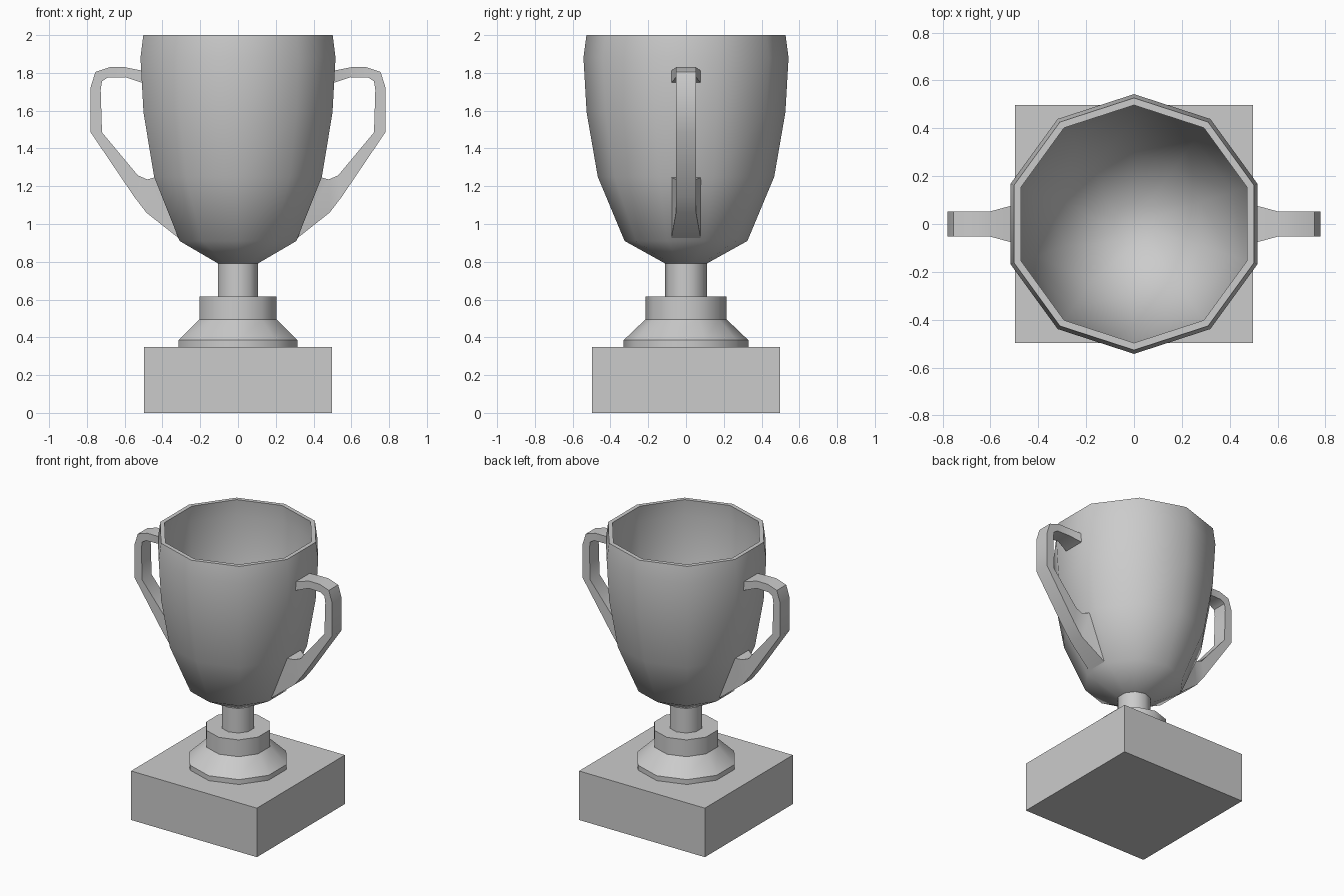
import bpy, bmesh
from math import pi, radians, sin, cos

if "Cube" in bpy.data.objects:
    bpy.data.objects.remove(bpy.data.objects["Cube"], do_unlink=True)

grey = bpy.data.materials.new("plain_grey")
colour = (0.6, 0.6, 0.6, 1)
grey.diffuse_color = colour
grey.use_nodes = True
grey.node_tree.nodes["Principled BSDF"].inputs["Base Color"].default_value = colour

SIDES = 10


def finish(name, bm, smooth=True):
    bmesh.ops.remove_doubles(bm, verts=bm.verts, dist=0.0001)
    bmesh.ops.recalc_face_normals(bm, faces=bm.faces)
    mesh = bpy.data.meshes.new(name)
    bm.to_mesh(mesh)
    bm.free()
    mesh.materials.append(grey)
    obj = bpy.data.objects.new(name, mesh)
    bpy.context.collection.objects.link(obj)
    if smooth:
        bpy.ops.object.select_all(action='DESELECT')
        obj.select_set(True)
        bpy.context.view_layer.objects.active = obj
        bpy.ops.object.shade_smooth_by_angle(angle=radians(40))
    return obj


def loft(bm, rings, closed):
    """Join neighbouring rings of vertices with quads, optionally capping the ends."""
    rings = [[bm.verts.new(p) for p in ring] for ring in rings]
    n = len(rings[0])
    for a, b in zip(rings, rings[1:]):
        for i in range(n):
            j = (i + 1) % n
            bm.faces.new((a[i], a[j], b[j], b[i]))
    if closed:
        bm.faces.new(rings[0])
        bm.faces.new(rings[-1])


def lathe(name, profile, closed=True):
    """Revolve (radius, height) points with a corner facing front and back."""
    angles = [pi / 2 + 2 * pi * i / SIDES for i in range(SIDES)]
    bm = bmesh.new()
    loft(bm, [[(r * cos(a), r * sin(a), z) for a in angles] for r, z in profile], closed)
    return finish(name, bm)


# Square plinth
bm = bmesh.new()
loft(bm, [[(x * 0.497, y * 0.497, z) for x, y in ((-1, -1), (1, -1), (1, 1), (-1, 1))]
          for z in (0, 0.35)], True)
finish("plinth", bm, smooth=False)

# Stepped foot, collar and stem
lathe("foot", [(0.33, 0.35), (0.33, 0.385), (0.215, 0.495)])
lathe("collar", [(0.215, 0.495), (0.215, 0.615)])
lathe("stem", [(0.11, 0.615), (0.11, 0.79)])

# Hollow cup: outer wall up, over the rim, inner wall down
lathe("cup", [(0.1, 0.785), (0.325, 0.91), (0.467, 1.25), (0.526, 1.59), (0.543, 1.88),
              (0.527, 2.0), (0.497, 2.0), (0.51, 1.88), (0.493, 1.6), (0.435, 1.265),
              (0.295, 0.94), (0.09, 0.825)])

# Handle sections: outer x, z, inner x, z, half width
sections = [
    (0.5, 1.81, 0.5, 1.745, 0.08),
    (0.6, 1.83, 0.595, 1.777, 0.053),
    (0.68, 1.83, 0.69, 1.775, 0.053),
    (0.755, 1.805, 0.72, 1.755, 0.053),
    (0.78, 1.725, 0.727, 1.71, 0.053),
    (0.78, 1.485, 0.72, 1.485, 0.053),
    (0.55, 1.145, 0.53, 1.257, 0.053),
    (0.485, 1.06, 0.48, 1.236, 0.053),
    (0.295, 0.91, 0.435, 1.248, 0.08),
]
for name, side in (("left_handle", 1), ("right_handle", -1)):
    bm = bmesh.new()
    loft(bm, [[(side * ox, -w, oz), (side * ox, w, oz), (side * ix, w, iz), (side * ix, -w, iz)]
              for ox, oz, ix, iz, w in sections], True)
    finish(name, bm)
